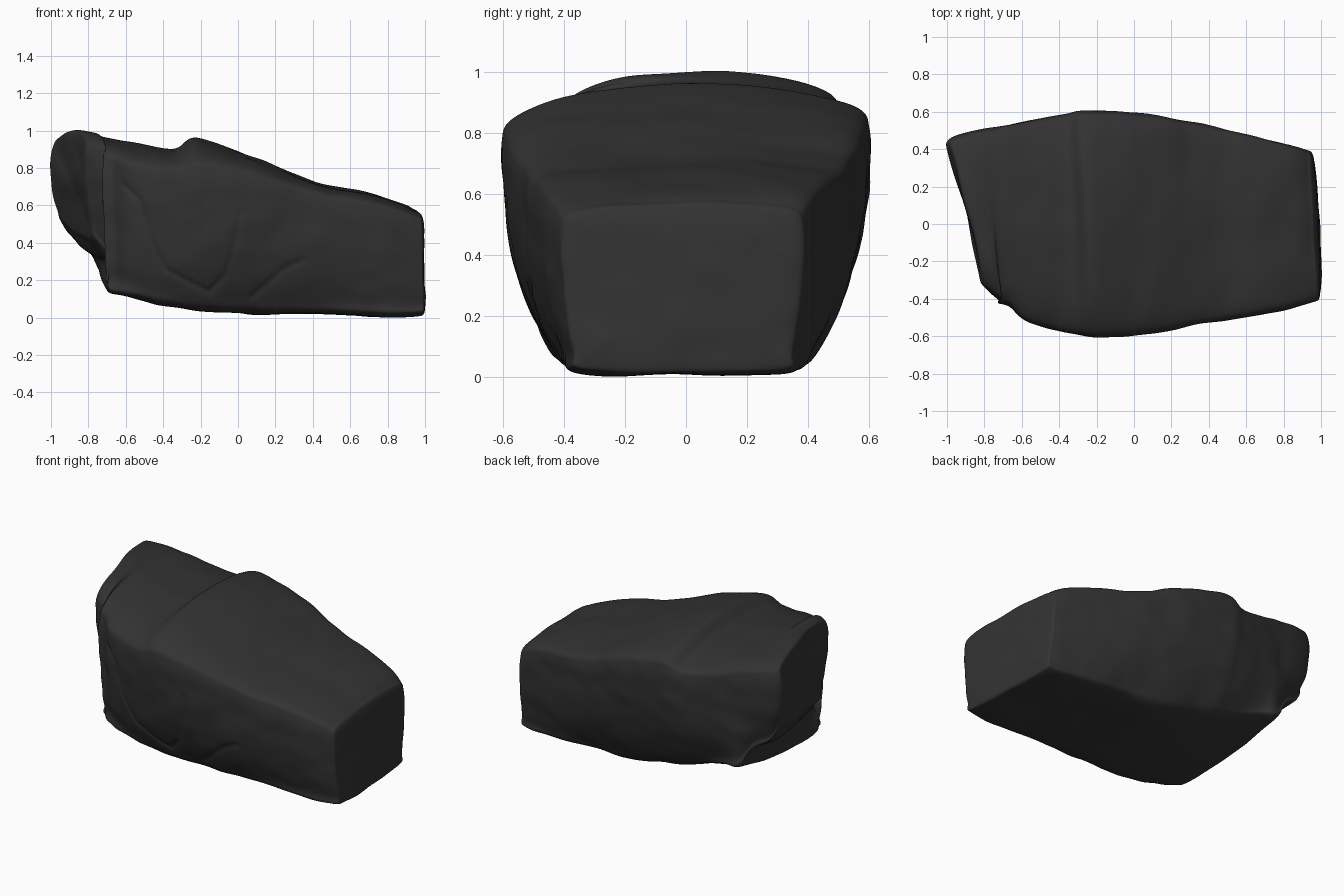
import bpy, bmesh
from mathutils import Vector, noise
from mathutils.geometry import intersect_point_line
from math import exp

cube = bpy.data.objects.get("Cube")
if cube:
    bpy.data.objects.remove(cube, do_unlink=True)

stone = bpy.data.materials.new("dark_stone")
stone.use_nodes = True
color = (0.033, 0.033, 0.033, 1)
stone.diffuse_color = color
bsdf = stone.node_tree.nodes["Principled BSDF"]
bsdf.inputs["Base Color"].default_value = color
bsdf.inputs["Roughness"].default_value = 0.9

# Slices along the boulder: x, skew, front y, back y, top, edge drop, bottom, base width
slices = [
    (-.89, .25, -.33, .44, .99, .04, .40, .86),
    (-.85, .25, -.38, .47, 1.00, .05, .31, .84),
    (-.775, .16, -.41, .50, .985, .05, .27, .84),
    (-.73, .03, -.42, .515, .965, .05, .14, .86),
    (-.665, .03, -.435, .53, .95, .05, .115, .86),
    (-.60, .03, -.51, .545, .935, .06, .10, .78),
    (-.45, .06, -.565, .57, .91, .06, .06, .67),
    (-.32, .05, -.59, .59, .89, .05, .04, .62),
    (-.25, .05, -.605, .61, .965, .08, .03, .60),
    (-.10, .00, -.605, .605, .92, .06, .025, .59),
    (.10, .00, -.585, .585, .845, .04, .01, .60),
    (.30, .00, -.55, .55, .765, .03, .015, .62),
    (.47, .00, -.52, .515, .70, .02, .01, .67),
    (.70, .00, -.48, .46, .66, .02, .005, .74),
    (.88, .02, -.435, .41, .605, .02, .00, .81),
    (.94, .05, -.41, .385, .565, .02, .01, .84),
]


def side_profile(y, top, drop, low, base):
    """One flank of a slice, from underside to top."""
    edge = top - drop
    h = edge - low
    widths = ((base, 0), (base + .35 * (1 - base), .08), (base + .62 * (1 - base), .22),
              (base + .88 * (1 - base), .47), (1, .8), (.985, .92), (.93, .99))
    pts = [(y * w, low + h * t) for w, t in widths]
    return pts + [(y * .6, top - drop * .35)]


def slice_ring(x, skew, front, back, top, drop, low, base):
    # The underside rises at the back of the high end
    lift = .10 * min(1, max(0, (.2 - x) / .7))
    back_side = side_profile(back, top, drop, low + lift, base)
    front_side = side_profile(front, top, drop * 1.5, low, base)
    outline = [(0, low + lift * .2)] + back_side + [(0, top)] + front_side[::-1]
    return [Vector((x - skew * y + skew * .7 * abs(z - .78), y, z)) for y, z in outline]


def shrunk(ring, scale, shift):
    """Smaller copy of an end ring, used to close the boulder."""
    mid = sum(ring, Vector()) / len(ring)
    return [mid + (p - mid) * scale + Vector((shift, 0, 0)) for p in ring]


rings = [slice_ring(*s) for s in slices]
first, last = rings[0], rings[-1]
rings = ([shrunk(first, .5, -.015), shrunk(first, .9, -.015)] + rings
         + [shrunk(last, .93, .025), shrunk(last, .5, .035)])

# Loft the slices into a closed cage
bm = bmesh.new()
loops = [[bm.verts.new(p) for p in ring] for ring in rings]
for a, b in zip(loops, loops[1:]):
    for i in range(len(a)):
        j = (i + 1) % len(a)
        bm.faces.new((a[i], a[j], b[j], b[i]))
bm.faces.new(loops[0])
bm.faces.new(loops[-1])
bmesh.ops.recalc_face_normals(bm, faces=bm.faces)
mesh = bpy.data.meshes.new("boulder")
bm.to_mesh(mesh)
bm.free()
mesh.materials.append(stone)
rock = bpy.data.objects.new("boulder", mesh)
bpy.context.collection.objects.link(rock)
bpy.context.view_layer.objects.active = rock
rock.select_set(True)

# Round the cage, pushing its corners out so the rounded skin meets the slices
smooth = rock.modifiers.new("rounding", "SUBSURF")
smooth.levels = 4
targets = [v.co.copy() for v in mesh.vertices]
for step in range(2):
    graph = bpy.context.evaluated_depsgraph_get()
    skin = rock.evaluated_get(graph).data
    gaps = [goal - skin.vertices[i].co for i, goal in enumerate(targets)]
    for v, gap in zip(mesh.vertices, gaps):
        v.co += gap * .7
    mesh.update()
bpy.ops.object.modifier_apply(modifier=smooth.name)

# Cracks drawn on the front face as x, z paths
cracks = [
    [(-.6, .7), (-.52, .62), (-.46, .4), (-.38, .25), (-.15, .13)],
    [(.02, .56), (0, .42), (-.06, .22), (-.15, .13)],
    [(.08, .1), (.25, .25), (.35, .3)],
]
segments = [(Vector((*p, 0)), Vector((*q, 0)))
            for path in cracks for p, q in zip(path, path[1:])]


def crack_depth(co):
    flat = Vector((co.x, co.z, 0))
    best = 1.0
    for p, q in segments:
        t = intersect_point_line(flat, p, q)[1]
        near = p.lerp(q, min(max(t, 0), 1))
        best = min(best, (flat - near).length)
    return .007 * exp(-(best / .016) ** 2)


# Weathering: broad dents, fine layered ripples and the cracks
bm = bmesh.new()
bm.from_mesh(rock.data)
bm.normal_update()
moves = []
for v in bm.verts:
    p, n = v.co, v.normal
    offset = .010 * noise.noise(p * 3.2)
    offset += .006 * noise.noise(Vector((p.x * 7, p.y * 5, p.z * 9)))
    if n.y < -.3:
        offset -= crack_depth(p)
    moves.append(n * offset)
for v, move in zip(bm.verts, moves):
    v.co += move

# Rest the base on the ground, centred on the origin
low, high = [Vector([pick(v.co[i] for v in bm.verts) for i in range(3)])
             for pick in (min, max)]
shift = Vector(((low.x + high.x) / 2, (low.y + high.y) / 2, low.z))
bmesh.ops.translate(bm, verts=bm.verts, vec=-shift)
bm.to_mesh(rock.data)
bm.free()

bpy.ops.object.shade_smooth_by_angle()
